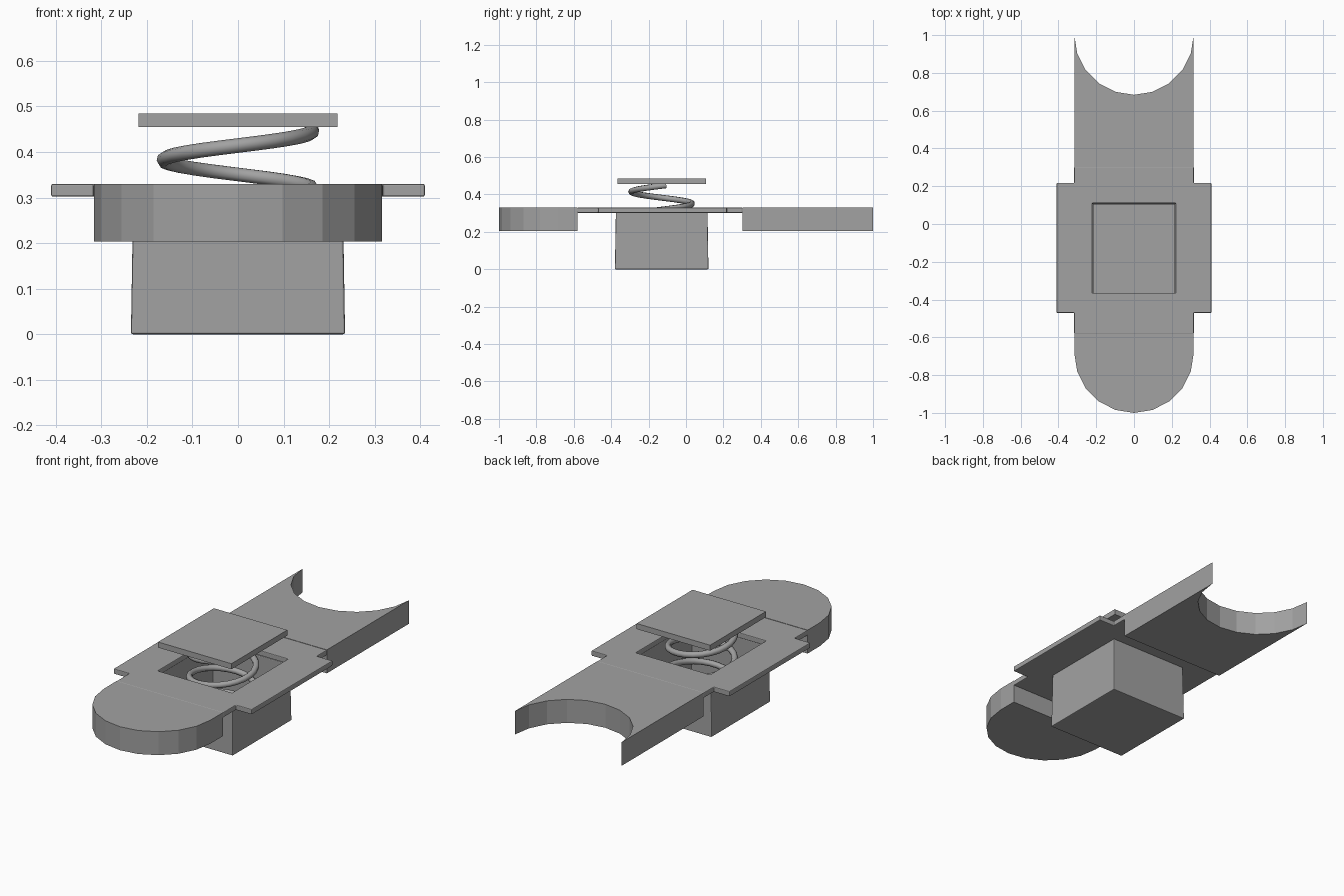
import bpy
import bmesh
from math import sin, cos, pi, radians

if "Cube" in bpy.data.objects:
    bpy.data.objects.remove(bpy.data.objects["Cube"])

grey = bpy.data.materials.new("plain grey")
GREY = (0.36, 0.36, 0.36, 1)
grey.use_nodes = True
grey.diffuse_color = GREY
grey.node_tree.nodes["Principled BSDF"].inputs["Base Color"].default_value = GREY

TOP = 0.33        # upper surface of the plate and tongues
MID_Y = -0.13     # centre of the box, spring and lid


def add_object(name, bm):
    bmesh.ops.recalc_face_normals(bm, faces=bm.faces)
    mesh = bpy.data.meshes.new(name)
    bm.to_mesh(mesh)
    bm.free()
    obj = bpy.data.objects.new(name, mesh)
    bpy.context.collection.objects.link(obj)
    mesh.materials.append(grey)
    return obj


def bevel(obj, width, segments=2):
    mod = obj.modifiers.new("soft_edges", "BEVEL")
    mod.width = width
    mod.segments = segments
    mod.limit_method = "ANGLE"
    mod.angle_limit = radians(50)


def raise_faces(bm, height):
    new = bmesh.ops.extrude_face_region(bm, geom=bm.faces[:])["geom"]
    verts = [v for v in new if isinstance(v, bmesh.types.BMVert)]
    bmesh.ops.translate(bm, verts=verts, vec=(0, 0, height))


def slab(name, outline, low, high):
    bm = bmesh.new()
    bm.faces.new([bm.verts.new((x, y, low)) for x, y in outline])
    raise_faces(bm, high - low)
    return add_object(name, bm)


# Cross-shaped plate with a rectangular opening
xs = [-0.41, -0.317, -0.22, 0.22, 0.317, 0.41]
ys = [-0.58, -0.47, -0.365, 0.11, 0.217, 0.302]
bm = bmesh.new()
grid = [[bm.verts.new((x, y, 0.302)) for y in ys] for x in xs]
for i in range(5):
    for j in range(5):
        corner = i in (0, 4) and j in (0, 4)
        if not corner and (i, j) != (2, 2) and not (i == 2 and j == 2):
            bm.faces.new((grid[i][j], grid[i + 1][j], grid[i + 1][j + 1], grid[i][j + 1]))
bmesh.ops.delete(bm, geom=[v for v in bm.verts if not v.link_faces], context="VERTS")
raise_faces(bm, TOP - 0.302)
plate = add_object("plate", bm)
bevel(plate, 0.004)

# Rounded front tongue and hollowed back tongue share one arc
R = 0.316
arc = [(-R * cos(pi * k / 10), -R * sin(pi * k / 10)) for k in range(11)]
front = [(R, -0.58), (-R, -0.58)] + [(x, y - 0.684) for x, y in arc]
back = [(R, 0.302), (-R, 0.302)] + [(x, y + 1.0) for x, y in arc]
slab("front_tongue", front, 0.204, TOP)
slab("back_tongue", back, 0.204, TOP)

# Open box under the plate, slightly wider at the floor
bm = bmesh.new()
bmesh.ops.create_cube(bm, size=1)
for v in bm.verts:
    flare = 0.005 if v.co.z < 0 else 0
    v.co.x *= 2 * (0.23 + flare)
    v.co.y = v.co.y * 2 * (0.245 + flare) + MID_Y
    v.co.z = 0 if v.co.z < 0 else 0.304
lid_face = max(bm.faces, key=lambda f: f.calc_center_median().z)
bmesh.ops.delete(bm, geom=[lid_face], context="FACES_ONLY")
box = add_object("box", bm)
shell = box.modifiers.new("walls", "SOLIDIFY")
shell.thickness = 0.012
shell.offset = -1
bevel(box, 0.005)

# Coil spring from the box floor up to the lid
RADIUS, PITCH, LOW, HIGH, STEPS = 0.163, 0.127, 0.026, 0.449, 84
turns = (HIGH - LOW) / PITCH
curve = bpy.data.curves.new("spring", "CURVE")
curve.dimensions = "3D"
curve.bevel_depth = 0.016
curve.bevel_resolution = 2
curve.use_fill_caps = True
line = curve.splines.new("POLY")
line.points.add(STEPS)
for k, p in enumerate(line.points):
    t = k / STEPS
    a = 2 * pi * turns * (t - 1) + 0.15
    p.co = (RADIUS * cos(a), MID_Y + RADIUS * sin(a), LOW + (HIGH - LOW) * t, 1)
curve.materials.append(grey)
spring = bpy.data.objects.new("spring", curve)
bpy.context.collection.objects.link(spring)
bpy.ops.object.select_all(action="DESELECT")
spring.select_set(True)
bpy.context.view_layer.objects.active = spring
bpy.ops.object.convert(target="MESH")
bpy.ops.object.shade_smooth_by_angle(angle=radians(50))

# Flat lid resting on the spring
W, D = 0.218, 0.237
slab("lid", [(-W, MID_Y - D), (W, MID_Y - D), (W, MID_Y + D), (-W, MID_Y + D)], 0.455, 0.485)
